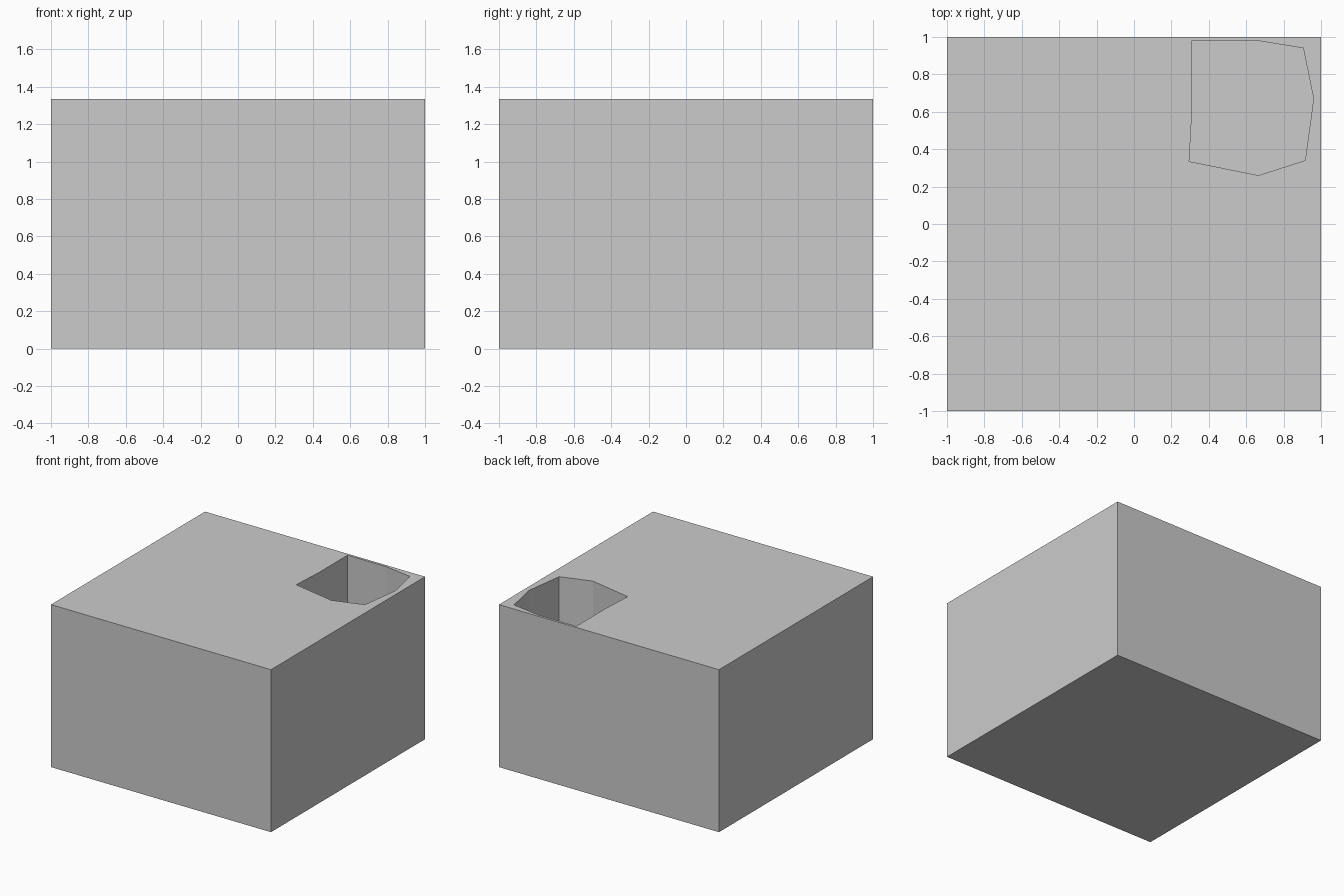
import bpy, bmesh

if "Cube" in bpy.data.objects:
    bpy.data.objects.remove(bpy.data.objects["Cube"])

HEIGHT = 1.335
POCKET_DEPTH = 0.67


def prism(name, outline, z0, z1):
    """Extrude a flat outline from z0 up to z1."""
    bm = bmesh.new()
    base = bm.faces.new([bm.verts.new((x, y, z0)) for x, y in outline])
    ext = bmesh.ops.extrude_face_region(bm, geom=[base])["geom"]
    top = [v for v in ext if isinstance(v, bmesh.types.BMVert)]
    bmesh.ops.translate(bm, vec=(0, 0, z1 - z0), verts=top)
    bmesh.ops.recalc_face_normals(bm, faces=bm.faces)
    mesh = bpy.data.meshes.new(name)
    bm.to_mesh(mesh)
    bm.free()
    obj = bpy.data.objects.new(name, mesh)
    bpy.context.collection.objects.link(obj)
    return obj


# Solid square block
block = prism("block", [(-1, -1), (1, -1), (1, 1), (-1, 1)], 0, HEIGHT)

# Irregular straight-walled pocket in the back right corner
pocket_outline = [(0.295, 0.335), (0.665, 0.26), (0.915, 0.34), (0.96, 0.67),
                  (0.905, 0.94), (0.66, 0.98), (0.31, 0.98), (0.31, 0.60)]
cutter = prism("pocket_cutter", pocket_outline, HEIGHT - POCKET_DEPTH, HEIGHT + 0.2)
cutter.hide_render = True
cutter.display_type = 'WIRE'

cut = block.modifiers.new("pocket", 'BOOLEAN')
cut.operation = 'DIFFERENCE'
cut.solver = 'EXACT'
cut.object = cutter

# Apply the cut and remove the helper
bpy.context.view_layer.objects.active = block
block.select_set(True)
bpy.ops.object.modifier_apply(modifier=cut.name)
bpy.data.objects.remove(cutter)
